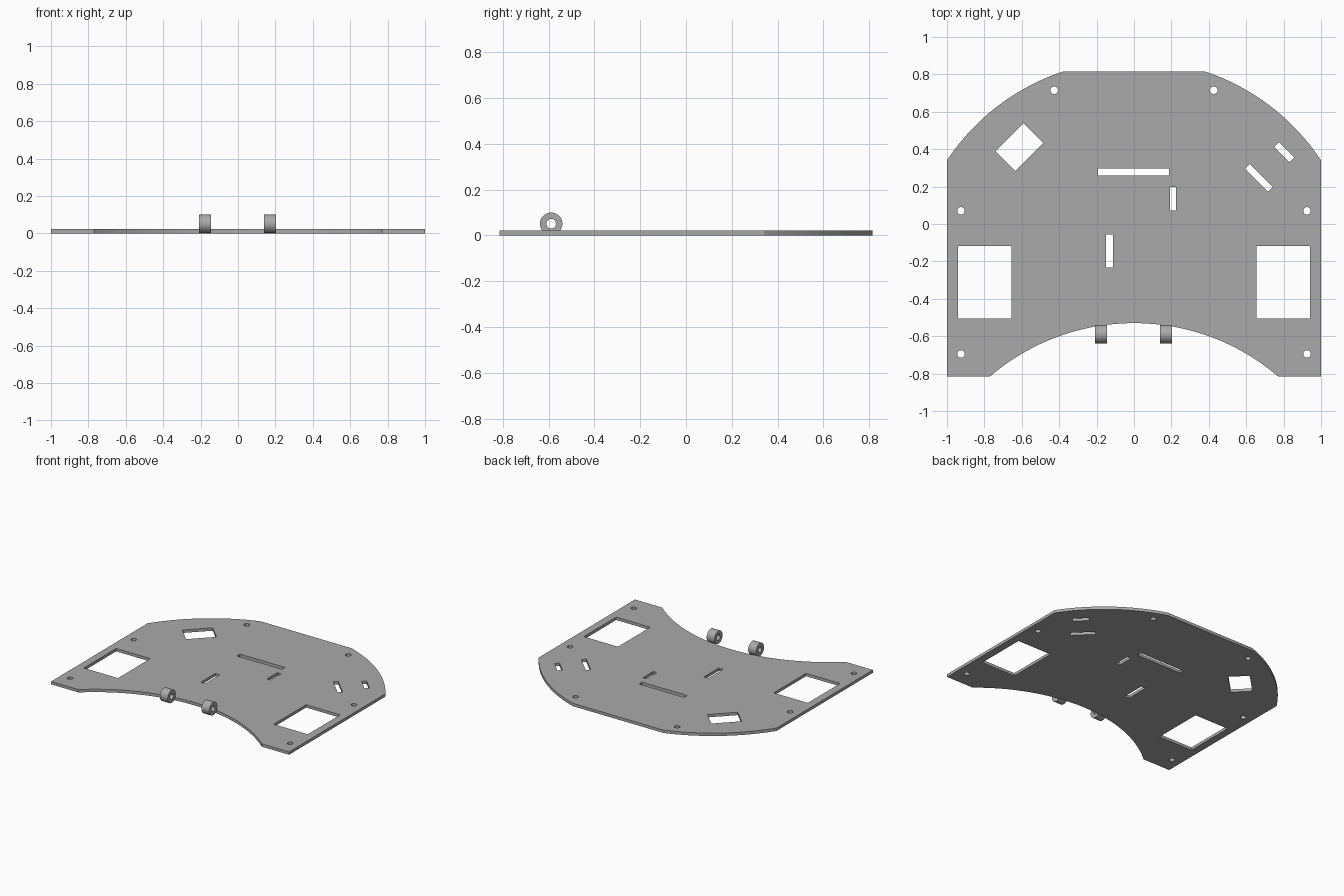
import bpy
import math
from mathutils import Matrix

cube = bpy.data.objects.get("Cube")
if cube:
    bpy.data.objects.remove(cube, do_unlink=True)

THICK = 0.022

grey = bpy.data.materials.new("light grey")
grey.use_nodes = True
colour = (0.4, 0.4, 0.4, 1)
grey.diffuse_color = colour
grey.node_tree.nodes["Principled BSDF"].inputs["Base Color"].default_value = colour


def arc(cx, cy, r, start, end, n):
    """Points along an arc, angles in radians."""
    return [(cx + r * math.cos(start + (end - start) * i / n),
             cy + r * math.sin(start + (end - start) * i / n)) for i in range(n + 1)]


def circle(cx, cy, r, n=32):
    return arc(cx, cy, r, 0, math.tau, n)[:-1]


def rect(cx, cy, w, h, degrees=0):
    a = math.radians(degrees)
    c, s = math.cos(a), math.sin(a)
    return [(cx + x * c - y * s, cy + x * s + y * c)
            for x, y in ((-w/2, -h/2), (w/2, -h/2), (w/2, h/2), (-w/2, h/2))]


def extruded(name, loops, depth, matrix):
    """Solid from an outline and its holes, centred on its own mid plane."""
    curve = bpy.data.curves.new(name + "_profile", "CURVE")
    curve.dimensions = "2D"
    curve.fill_mode = "BOTH"
    curve.extrude = depth / 2
    for loop in loops:
        spline = curve.splines.new("POLY")
        spline.points.add(len(loop) - 1)
        for point, (x, y) in zip(spline.points, loop):
            point.co = (x, y, 0, 1)
        spline.use_cyclic_u = True
    obj = bpy.data.objects.new(name, curve)
    bpy.context.collection.objects.link(obj)
    bpy.ops.object.select_all(action="DESELECT")
    obj.select_set(True)
    bpy.context.view_layer.objects.active = obj
    bpy.ops.object.convert(target="MESH")
    obj = bpy.context.object
    obj.name = name
    obj.data.transform(matrix)
    obj.data.materials.clear()
    obj.data.materials.append(grey)
    bpy.ops.object.shade_smooth_by_angle(angle=math.radians(30))
    return obj


# Plate outline: bowed rear shoulders, flat rear edge, curved front notch
side, back, front = 1.0, 0.815, -0.815
shoulder_y, shoulder_r = -0.323, 1.2
a0 = math.acos(side / shoulder_r)
a1 = math.asin((back - shoulder_y) / shoulder_r)
right_shoulder = arc(0, shoulder_y, shoulder_r, a0, a1, 24)
left_shoulder = [(-x, y) for x, y in reversed(right_shoulder)]
notch_y, notch_r = -1.713, 1.183
b = math.asin((front - notch_y) / notch_r)
notch = arc(0, notch_y, notch_r, math.pi - b, b, 48)
outline = [(side, front)] + right_shoulder + left_shoulder + [(-side, front)] + notch

# Screw holes and wheel windows, mirrored
holes = []
for sx in (-1, 1):
    for x, y in ((0.427, 0.715), (0.925, 0.07), (0.925, -0.695)):
        holes.append(circle(sx * x, y, 0.02))
    holes.append(rect(sx * 0.798, -0.312, 0.287, 0.388))

# Sensor window and mounting slots
holes += [
    rect(-0.612, 0.411, 0.212, 0.15, 45),
    rect(-0.002, 0.278, 0.38, 0.037),
    rect(0.209, 0.135, 0.031, 0.124),
    rect(-0.131, -0.145, 0.037, 0.177),
    rect(0.668, 0.246, 0.174, 0.035, -45),
    rect(0.803, 0.384, 0.115, 0.035, -45),
]
extruded("base_plate", [outline] + holes, THICK,
         Matrix.Translation((0, 0, THICK / 2)))

# Hinge rings on the front notch, axis along x
for name, x in (("right_hinge_ring", -0.177), ("left_hinge_ring", 0.172)):
    extruded(name, [circle(0, 0, 0.049, 48), circle(0, 0, 0.021, 48)], 0.065,
             Matrix.Translation((x, -0.589, 0.051)) @ Matrix.Rotation(math.pi / 2, 4, "Y"))
